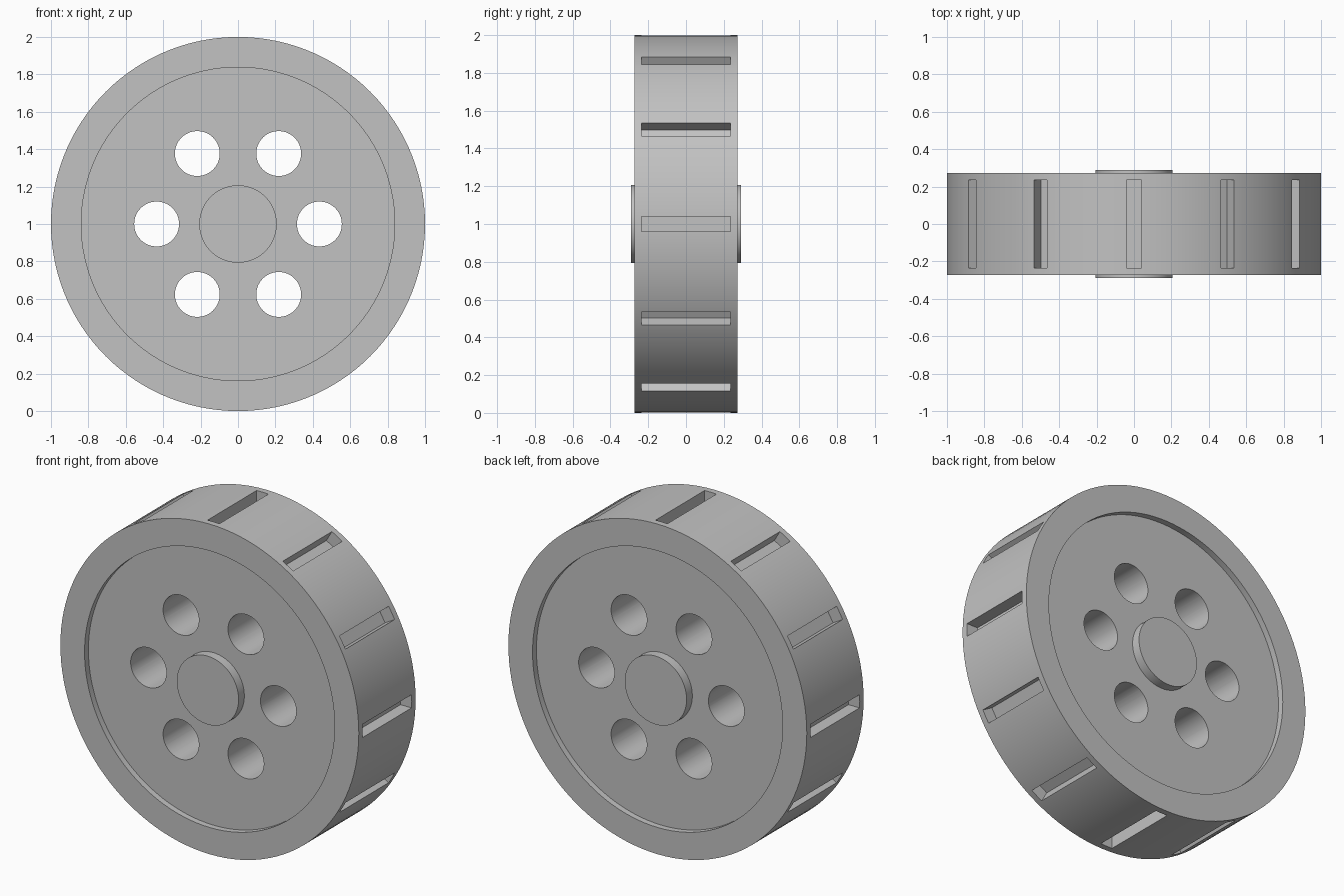
import bpy, bmesh, math
from mathutils import Matrix, Vector

if "Cube" in bpy.data.objects:
    bpy.data.objects.remove(bpy.data.objects["Cube"], do_unlink=True)

RADIUS, HALF_WIDTH = 1.0, 0.272
DISC_RADIUS, DISC_Y = 0.838, 0.235
HUB_RADIUS, HUB_Y = 0.207, 0.29
AXLE = Matrix.Translation((0, 0, RADIUS))

grey = bpy.data.materials.new("wheel grey")
grey.use_nodes = True
colour = (0.54, 0.54, 0.54, 1)
grey.diffuse_color = colour
grey.node_tree.nodes["Principled BSDF"].inputs["Base Color"].default_value = colour


def make_object(name, bm):
    bmesh.ops.recalc_face_normals(bm, faces=bm.faces)
    mesh = bpy.data.meshes.new(name)
    bm.to_mesh(mesh)
    bm.free()
    mesh.materials.append(grey)
    obj = bpy.data.objects.new(name, mesh)
    bpy.context.collection.objects.link(obj)
    return obj


def select_only(obj):
    bpy.ops.object.select_all(action='DESELECT')
    obj.select_set(True)
    bpy.context.view_layer.objects.active = obj


def lathe(name, profile, steps=120):
    """Turn a (radius, y) profile around the axle."""
    bm = bmesh.new()
    verts = [bm.verts.new((r, y, RADIUS)) for r, y in profile]
    edges = [bm.edges.new(pair) for pair in zip(verts, verts[1:])]
    bmesh.ops.spin(bm, geom=verts + edges, cent=(0, 0, RADIUS), axis=(0, 1, 0),
                   angle=math.tau, steps=steps, use_duplicate=False)
    bmesh.ops.remove_doubles(bm, verts=bm.verts, dist=1e-5)
    return make_object(name, bm)


def spoke(index, count):
    return AXLE @ Matrix.Rotation(math.tau * index / count, 4, 'Y')


# Wheel body: wide rim with a shallow recessed disc on both sides
half = [(0, DISC_Y), (DISC_RADIUS, DISC_Y), (DISC_RADIUS, HALF_WIDTH), (RADIUS, HALF_WIDTH)]
body = lathe("wheel_body", half + [(r, -y) for r, y in reversed(half)])

# Cutter: twelve tread slots and six through holes
bm = bmesh.new()
slot_depth = 0.075
for i in range(12):
    place = Matrix.Translation((RADIUS, 0, 0))
    size = Matrix.Diagonal(Vector((slot_depth * 2, DISC_Y * 2, 0.08, 1)))
    bmesh.ops.create_cube(bm, size=1, matrix=spoke(i, 12) @ place @ size)
for i in range(6):
    place = Matrix.Translation((0.435, 0, 0)) @ Matrix.Rotation(math.pi / 2, 4, 'X')
    bmesh.ops.create_cone(bm, cap_ends=True, segments=64, radius1=0.12, radius2=0.12,
                          depth=1, matrix=spoke(i, 6) @ place)
cutter = make_object("slot_and_hole_cutter", bm)
cutter.hide_render = True

cut = body.modifiers.new("slots and holes", 'BOOLEAN')
cut.operation = 'DIFFERENCE'
cut.solver = 'EXACT'
cut.object = cutter
select_only(body)
bpy.ops.object.modifier_apply(modifier=cut.name)
bpy.data.objects.remove(cutter, do_unlink=True)

# Hub caps, one on each side
hubs = []
for name, side in (("front_hub", -1), ("back_hub", 1)):
    outline = [(0, DISC_Y - 0.01), (HUB_RADIUS, DISC_Y - 0.01), (HUB_RADIUS, HUB_Y), (0, HUB_Y)]
    hubs.append(lathe(name, [(r, side * y) for r, y in outline]))

# Smooth round walls, crisp edges
for obj in [body] + hubs:
    select_only(obj)
    bpy.ops.object.shade_smooth_by_angle(angle=math.radians(30))
